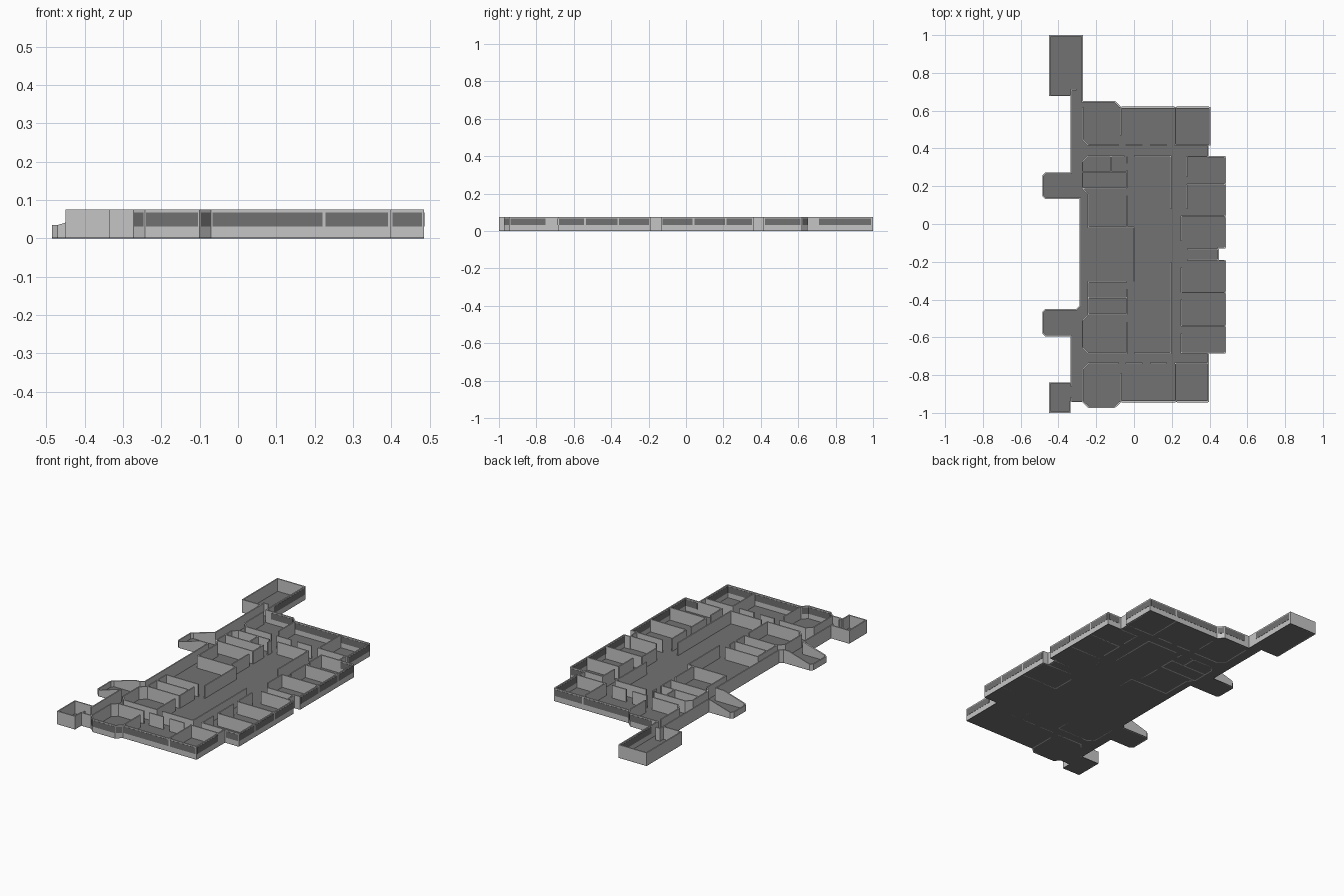
import bpy, bmesh
from mathutils import Vector

H = 0.075          # wall height
FLOOR = 0.003      # floor thickness
T = 0.007          # wall thickness


def material(name, v):
    m = bpy.data.materials.new(name)
    m.diffuse_color = (v, v, v, 1)
    return m


LIGHT = material("light grey wall", 0.56)
DARK = material("dark grey floor", 0.17)
GLASS = material("dark grey window", 0.165)


def finish(bm, name, mat):
    bmesh.ops.recalc_face_normals(bm, faces=bm.faces)
    me = bpy.data.meshes.new(name)
    bm.to_mesh(me)
    bm.free()
    me.materials.append(mat)
    ob = bpy.data.objects.new(name, me)
    bpy.context.collection.objects.link(ob)
    return ob


def strip(bm, pts, d0, d1, z0=0.0, z1=H, closed=False):
    """Mitred wall along a path; d0 and d1 are offsets to the right of travel.
    A point may carry its own top height as third value."""
    n = len(pts)
    P = [Vector(p[:2]) for p in pts]
    tops = [p[2] if len(p) > 2 else z1 for p in pts]

    def normal(i):
        d = (P[(i + 1) % n] - P[i % n]).normalized()
        return Vector((d.y, -d.x))

    rings = []
    for i in range(n):
        a = normal(i - 1 + n) if closed or i > 0 else normal(i)
        b = normal(i) if closed or i < n - 1 else a
        m = (a + b) / (1 + a.dot(b))
        q, r = P[i] + m * d0, P[i] + m * d1
        rings.append([bm.verts.new((v.x, v.y, z))
                      for v, z in ((q, z0), (r, z0), (r, tops[i]), (q, tops[i]))])
    for i in range(n if closed else n - 1):
        a, b = rings[i], rings[(i + 1) % n]
        for k in range(4):
            bm.faces.new((a[k], a[(k + 1) % 4], b[(k + 1) % 4], b[k]))
    if not closed:
        bm.faces.new(rings[0])
        bm.faces.new(rings[-1][::-1])


# Building outline, clockwise; low values are the balcony parapets
LOW = 0.035
outline = [
    (-0.45, 1.0), (-0.27, 1.0), (-0.27, 0.65), (-0.10, 0.65), (-0.07, 0.62),
    (0.405, 0.62), (0.405, 0.415), (0.395, 0.415), (0.395, 0.36), (0.485, 0.36),
    (0.485, -0.13), (0.45, -0.13), (0.45, -0.19), (0.485, -0.19), (0.485, -0.685),
    (0.397, -0.685), (0.397, -0.943), (-0.07, -0.943), (-0.10, -0.972),
    (-0.243, -0.972), (-0.273, -0.943), (-0.335, -0.943), (-0.335, -1.0),
    (-0.45, -1.0), (-0.45, -0.838), (-0.335, -0.838),
    (-0.335, -0.595), (-0.47, -0.595, LOW), (-0.485, -0.58, LOW),
    (-0.485, -0.465, LOW), (-0.47, -0.45, LOW), (-0.335, -0.45), (-0.305, -0.45),
    (-0.288, -0.433), (-0.288, 0.133), (-0.335, 0.133), (-0.47, 0.133, LOW),
    (-0.485, 0.148, LOW), (-0.485, 0.257, LOW), (-0.47, 0.272, LOW),
    (-0.335, 0.272), (-0.335, 0.677), (-0.45, 0.677)]

# Floor slab
bm = bmesh.new()
base = bm.faces.new([bm.verts.new((p[0], p[1], 0)) for p in outline])
ext = bmesh.ops.extrude_face_region(bm, geom=[base])
for v in ext["geom"]:
    if isinstance(v, bmesh.types.BMVert):
        v.co.z = FLOOR
bmesh.ops.triangulate(bm, faces=[f for f in bm.faces if len(f.verts) > 4])
finish(bm, "floor_slab", DARK)

# Outer walls
bm = bmesh.new()
strip(bm, outline, 0, T, closed=True)
finish(bm, "outer_walls", LIGHT)

# Window bands, same clockwise direction as the outline
windows = [
    [(-0.27, 0.99), (-0.27, 0.71)],
    [(-0.24, 0.65), (-0.104, 0.65)], [(-0.097, 0.647), (-0.073, 0.623)],
    [(-0.065, 0.62), (0.215, 0.62)], [(0.225, 0.62), (0.398, 0.62)],
    [(0.405, 0.613), (0.405, 0.422)], [(0.405, 0.36), (0.478, 0.36)],
    [(0.485, 0.352), (0.485, 0.217)], [(0.485, 0.208), (0.485, 0.045)],
    [(0.485, 0.035), (0.485, -0.125)], [(0.485, -0.197), (0.485, -0.357)],
    [(0.485, -0.367), (0.485, -0.535)], [(0.485, -0.545), (0.485, -0.68)],
    [(0.48, -0.685), (0.403, -0.685)], [(0.397, -0.75), (0.397, -0.937)],
    [(0.391, -0.943), (0.228, -0.943)], [(0.22, -0.943), (-0.066, -0.943)],
    [(-0.073, -0.946), (-0.097, -0.969)], [(-0.104, -0.972), (-0.24, -0.972)],
    [(-0.246, -0.969), (-0.27, -0.946)]]
bm = bmesh.new()
for w in windows:
    strip(bm, w, -0.001, T + 0.001, 0.031, 0.068)
finish(bm, "window_bands", GLASS)


def partitions(name, runs):
    bm = bmesh.new()
    for r in runs:
        strip(bm, r, -T / 2, T / 2)
    finish(bm, name, LIGHT)


def end_rooms(name, inner, outer, s):
    """Row of three rooms; s points from the corridor wall towards the outside."""
    partitions(name, [
        [(-0.272, outer), (-0.272, inner + s * 0.03), (-0.242, inner), (-0.08, inner)],
        [(-0.045, inner), (0.045, inner)], [(0.085, inner), (0.175, inner)],
        [(0.215, inner), (0.395, inner)],
        [(-0.07, outer), (-0.07, inner + s * 0.05)],
        [(0.22, outer), (0.22, inner)]])


end_rooms("north_room_walls", 0.418, 0.62, 1)
end_rooms("south_room_walls", -0.738, -0.943, -1)

# Core rooms beside the west corridor
partitions("north_core_walls", [
    [(-0.05, 0.358), (-0.245, 0.358), (-0.273, 0.33), (-0.273, 0.19),
     (-0.242, 0.157), (-0.242, -0.018), (0.0, -0.018)],
    [(-0.27, 0.275), (-0.04, 0.275)], [(-0.27, 0.19), (-0.037, 0.19)],
    [(-0.122, 0.358), (-0.122, 0.275)], [(-0.037, 0.358), (-0.037, 0.32)],
    [(-0.037, 0.285), (-0.037, 0.19)], [(-0.037, 0.15), (-0.037, -0.018)],
    [(0.0, 0.358), (0.195, 0.358), (0.195, 0.08)]])
partitions("south_core_walls", [
    [(-0.037, -0.305), (-0.242, -0.305), (-0.242, -0.48), (-0.273, -0.51),
     (-0.273, -0.655), (-0.242, -0.685), (-0.037, -0.685), (-0.037, -0.52)],
    [(-0.242, -0.39), (-0.037, -0.39)], [(-0.242, -0.478), (-0.037, -0.478)],
    [(-0.037, -0.345), (-0.037, -0.478)],
    [(0.0, -0.685), (0.195, -0.685), (0.195, -0.2)]])
partitions("hall_wall", [[(0.0, -0.018), (0.0, -0.305)]])

# Rooms along the east side, with door gaps in the corridor wall
partitions("east_room_walls",
           [[(x, y), (0.48, y)] for x, y in ((0.28, 0.21), (0.25, 0.042),
                                             (0.25, -0.363), (0.25, -0.54))] +
           [[(0.395, 0.357), (0.28, 0.357), (0.28, 0.25)],
            [(0.28, 0.21), (0.28, 0.08)], [(0.25, 0.042), (0.25, -0.09)],
            [(0.28, -0.133), (0.45, -0.133)], [(0.28, -0.19), (0.45, -0.19)],
            [(0.25, -0.23), (0.25, -0.363)], [(0.25, -0.4), (0.25, -0.54)],
            [(0.25, -0.58), (0.25, -0.682), (0.397, -0.682)]])

# Stub walls at the west annexes
partitions("annex_walls", [
    [(-0.332, 0.68), (-0.332, 0.71), (-0.305, 0.71)],
    [(-0.332, -0.838), (-0.332, -0.86)], [(-0.332, -0.915), (-0.332, -0.943)]])
